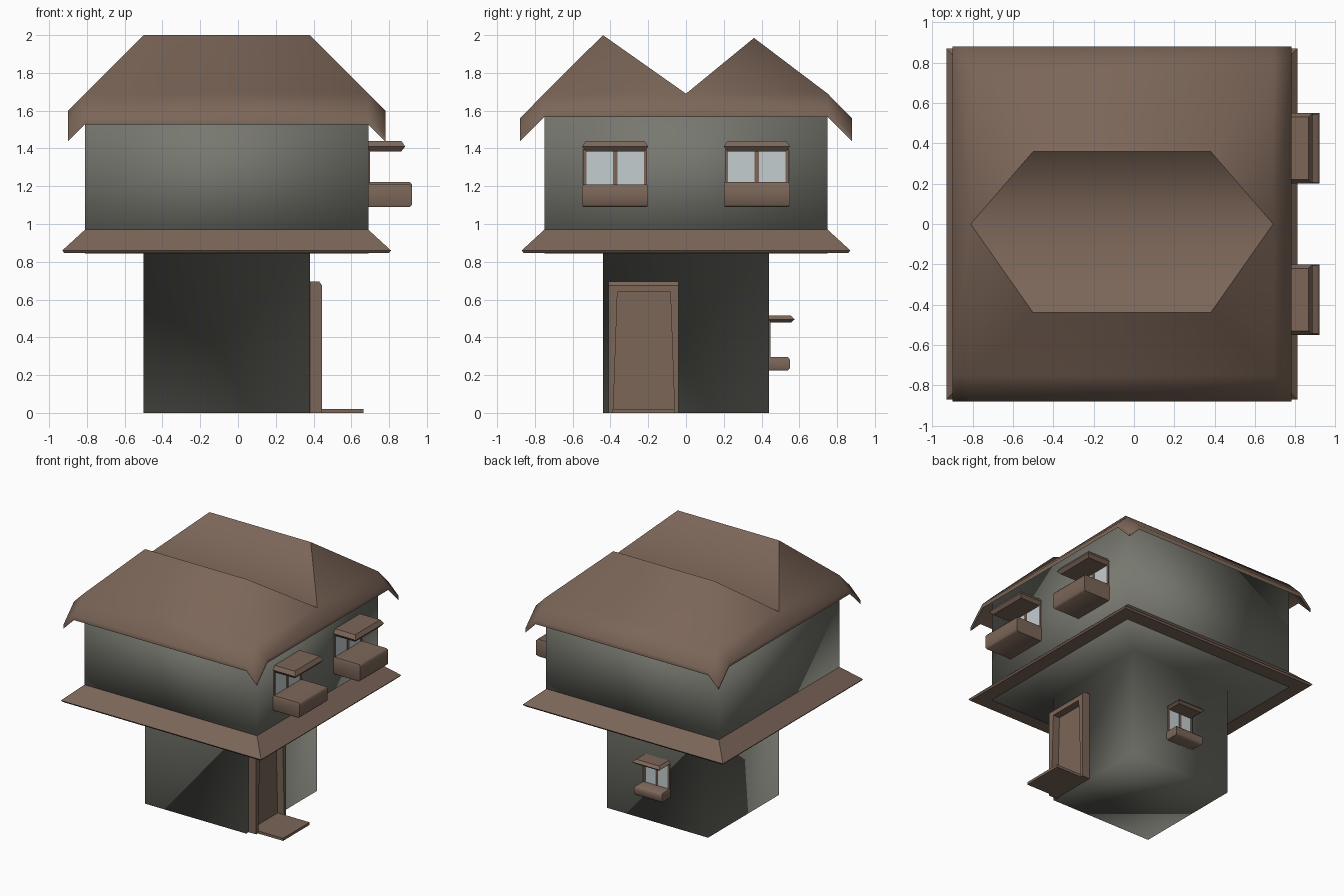
import bpy, bmesh, math

if "Cube" in bpy.data.objects:
    bpy.data.objects.remove(bpy.data.objects["Cube"])


def material(name, rgb):
    m = bpy.data.materials.new(name)
    m.diffuse_color = (*rgb, 1)
    m.use_nodes = True
    m.node_tree.nodes["Principled BSDF"].inputs["Base Color"].default_value = m.diffuse_color
    return m


BROWN = material("brown wood", (0.20, 0.132, 0.098))
GREY = material("grey plaster", (0.185, 0.187, 0.16))
GLASS = material("pale glass", (0.56, 0.61, 0.63))


def finish(bm, name, mat, smooth=0):
    bmesh.ops.recalc_face_normals(bm, faces=bm.faces[:])
    me = bpy.data.meshes.new(name)
    bm.to_mesh(me)
    bm.free()
    ob = bpy.data.objects.new(name, me)
    bpy.context.collection.objects.link(ob)
    me.materials.append(mat)
    if smooth:
        bpy.ops.object.select_all(action='DESELECT')
        ob.select_set(True)
        bpy.context.view_layer.objects.active = ob
        bpy.ops.object.shade_smooth_by_angle(angle=math.radians(smooth))
    return ob


def same(x, y, z):
    return (x, y, z)


def loft(name, mat, rects, place=same, smooth=0):
    """Stack of rectangles (x0, x1, y0, y1, z) joined into a closed solid."""
    bm = bmesh.new()
    rings = []
    for x0, x1, y0, y1, z in rects:
        rings.append([bm.verts.new(place(x, y, z)) for x, y in
                      ((x0, y0), (x1, y0), (x1, y1), (x0, y1))])
    for a, b in zip(rings, rings[1:]):
        for i in range(4):
            j = (i + 1) % 4
            bm.faces.new((a[i], a[j], b[j], b[i]))
    bm.faces.new(rings[0])
    bm.faces.new(rings[-1])
    return finish(bm, name, mat, smooth)


def box(name, mat, x0, x1, y0, y1, z0, z1, place=same):
    return loft(name, mat, [(x0, x1, y0, y1, z0), (x0, x1, y0, y1, z1)], place)


# Walls of both storeys and the plaster soffit between them, softly shaded
loft("walls", GREY, [(-0.50, 0.38, -0.44, 0.44, 0),
                     (-0.50, 0.38, -0.44, 0.44, 0.843),
                     (-0.81, 0.69, -0.75, 0.75, 0.843),
                     (-0.81, 0.69, -0.75, 0.75, 1.66)], smooth=180)

# Sloping skirt between the storeys
loft("skirt", BROWN, [(-0.92, 0.80, -0.86, 0.86, 0.847),
                      (-0.93, 0.81, -0.87, 0.87, 0.86),
                      (-0.81, 0.69, -0.75, 0.75, 0.97)])

# Twin-ridge hipped roof with drooping corners
X0, X1, Y = -0.81, 0.69, 0.75


def eave(x, y):
    drop = max(0, X0 - x, x - X1) + max(0, abs(y) - Y)
    return (x, y, 1.69 - drop)


bm = bmesh.new()


def face(*pts):
    bm.faces.new([bm.verts.new(p) for p in pts])


for s, ry, rz in ((-1, -0.44, 2.0), (1, 0.36, 1.985)):
    rl, rr = (-0.50, ry, rz), (0.38, ry, rz)
    vl, vr = eave(X0, 0), eave(X1, 0)
    cl, cr = eave(X0, s * Y), eave(X1, s * Y)
    face(cl, cr, rr, rl)
    face(vl, vr, rr, rl)
    face(cl, vl, rl)
    face(cr, vr, rr)
    face(cl, cr, eave(X1, s * 0.88), eave(X0, s * 0.88))
    for xi, xo in ((X0, -0.90), (X1, 0.78)):
        for ya, yb in ((0, Y), (Y, 0.88)):
            face(eave(xi, s * ya), eave(xo, s * ya), eave(xo, s * yb), eave(xi, s * yb))
bmesh.ops.remove_doubles(bm, verts=bm.verts[:], dist=0.0005)
bmesh.ops.recalc_face_normals(bm, faces=bm.faces[:])
ext = bmesh.ops.extrude_face_region(bm, geom=bm.faces[:], use_keep_orig=True)
for v in ext["geom"]:
    if isinstance(v, bmesh.types.BMVert):
        v.co.z -= 0.033
# Crisp ridges and crisp borders of the valley between them
for e in bm.edges:
    ridge = [v.co.z > 1.9 for v in e.verts]
    valley = [abs(v.co.y) < 0.01 for v in e.verts]
    if all(ridge) or (any(ridge) and any(valley)):
        e.smooth = False
finish(bm, "roof", BROWN, 80)


# Windows: d = distance out of the wall, u = along the wall
def window(name, place, w, sill, head, top, sill_d, hood_d, sill_h):
    h = w / 2
    g = h - 0.02
    loft(name + "_planter", BROWN,
         [(-0.01, sill_d - 0.012, -h + 0.006, h - 0.006, sill - sill_h),
          (-0.01, sill_d, -h, h, sill - sill_h + 0.012),
          (-0.01, sill_d, -h, h, sill - 0.012),
          (-0.01, sill_d - 0.01, -h + 0.006, h - 0.006, sill)], place, 60)
    mid = head + (top - head) * 0.45
    loft(name + "_hood", BROWN,
         [(-0.01, hood_d - 0.02, -g, g, head),
          (-0.01, hood_d, -h, h, mid),
          (-0.01, hood_d - 0.02, -g, g, top)], place)
    box(name + "_glass", GLASS, -0.004, 0.004, -g, g, sill - 0.01, head + 0.01, place)
    for side, c, m in (("left", -g - 0.006, 0.008), ("middle", 0, w * 0.035),
                       ("right", g + 0.006, 0.008)):
        box(f"{name}_{side}_bar", BROWN, -0.004, 0.008, c - m, c + m,
            sill - 0.01, head + 0.01, place)


window("front_side_window", lambda d, u, z: (0.69 + d, -0.375 + u, z),
       0.35, 1.208, 1.385, 1.44, 0.23, 0.195, 0.118)
window("rear_side_window", lambda d, u, z: (0.69 + d, 0.375 + u, z),
       0.35, 1.223, 1.385, 1.44, 0.23, 0.195, 0.133)
window("back_window", lambda d, u, z: (-0.055 + u, 0.44 + d, z),
       0.24, 0.295, 0.478, 0.515, 0.11, 0.135, 0.07)

# Door with frame and step
box("door", BROWN, 0.37, 0.388, -0.40, -0.05, 0.0, 0.66)
for name, ya, yb, yt in (("left_jamb", -0.41, -0.385, -0.363),
                         ("right_jamb", -0.04, -0.06, -0.083)):
    loft(name, BROWN, [(0.37, 0.445, min(ya, yb), max(ya, yb), 0),
                       (0.37, 0.445, min(ya, yt), max(ya, yt), 0.64)])
loft("lintel", BROWN, [(0.37, 0.445, -0.41, -0.04, 0.64),
                       (0.37, 0.445, -0.41, -0.04, 0.675),
                       (0.37, 0.43, -0.41, -0.04, 0.695)])
box("doorstep", BROWN, 0.37, 0.665, -0.39, -0.06, 0, 0.02)
